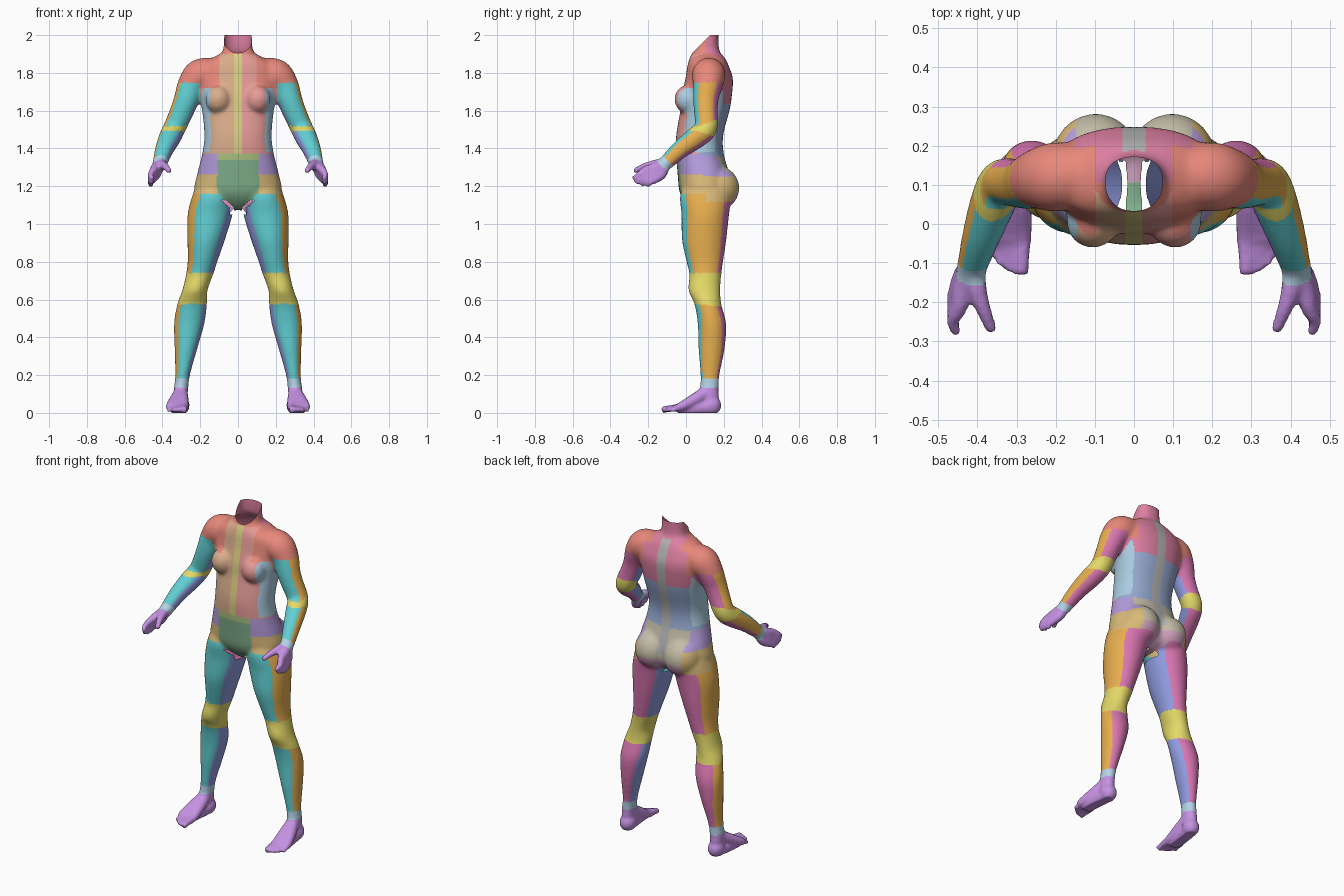
import bpy, bmesh, math
from mathutils import Vector

if "Cube" in bpy.data.objects:
    bpy.data.objects.remove(bpy.data.objects["Cube"])


def spline(pts, n=5):
    """Catmull-Rom interpolation of equal-length tuples."""
    out = []
    for i in range(len(pts) - 1):
        p = [Vector(pts[max(0, min(len(pts) - 1, i + k))]) for k in (-1, 0, 1, 2)]
        for j in range(n):
            t = j / n
            out.append(0.5 * (2 * p[1] + (p[2] - p[0]) * t
                              + (2 * p[0] - 5 * p[1] + 4 * p[2] - p[3]) * t * t
                              + (3 * p[1] - p[0] - 3 * p[2] + p[3]) * t ** 3))
    return out + [Vector(pts[-1])]


def loft(bm, rings):
    """Closed skin through a list of equal-sized rings."""
    vs = [[bm.verts.new(c) for c in r] for r in rings]
    n = len(vs[0])
    for a, b in zip(vs, vs[1:]):
        for i in range(n):
            bm.faces.new((a[i], a[(i + 1) % n], b[(i + 1) % n], b[i]))
    bm.faces.new(vs[0])
    bm.faces.new(vs[-1])


def level_loft(bm, rows, s=1, e=2.0, n=40):
    """Horizontal rings: rows are (z, centre x, half width, y front, y back)."""
    pw = lambda v: math.copysign(abs(v) ** (2 / e), v)
    rings = []
    for z, cx, rx, yf, yb in spline(rows):
        rings.append([(s * (cx + rx * pw(math.cos(a))),
                       (yf + yb) / 2 + (yb - yf) / 2 * pw(math.sin(a)), z)
                      for a in (2 * math.pi * i / n for i in range(n))])
    loft(bm, rings)


def tube(bm, pts, s=1, n=20):
    """Round limb: pts are (x, y, z, radius)."""
    p = spline(pts)
    rings = []
    for i, q in enumerate(p):
        t = (p[min(i + 1, len(p) - 1)].to_3d() - p[max(i - 1, 0)].to_3d()).normalized()
        u = t.cross(Vector((0.9, 0.3, 0.3))).normalized()
        v = t.cross(u)
        ring = [q.to_3d() + q[3] * (u * math.cos(a) + v * math.sin(a))
                for a in (2 * math.pi * k / n for k in range(n))]
        rings.append([(s * c.x, c.y, c.z) for c in ring])
    loft(bm, rings)


def ball(bm, c, r, scale=(1, 1, 1)):
    vs = bmesh.ops.create_uvsphere(bm, u_segments=24, v_segments=16, radius=r)['verts']
    for v in vs:
        v.co = Vector([v.co[i] * scale[i] + c[i] for i in range(3)])


bm = bmesh.new()
# Torso and neck
level_loft(bm, [(2.05, 0, .074, .06, .172), (1.96, 0, .075, .045, .172), (1.91, 0, .085, .035, .18),
                (1.88, 0, .135, .02, .205), (1.84, 0, .195, .008, .225), (1.77, 0, .215, -.003, .248),
                (1.68, 0, .205, -.022, .243), (1.6, 0, .19, -.03, .23), (1.47, 0, .178, -.052, .197),
                (1.37, 0, .19, -.052, .2), (1.26, 0, .217, -.044, .23), (1.17, 0, .225, -.034, .235),
                (1.11, 0, .11, 0, .21), (1.075, 0, .04, .04, .16)], e=2.3)
for s in (-1, 1):
    # Breasts and buttocks
    ball(bm, (s * .105, .005, 1.66), .068, (1, .98, 1.1))
    ball(bm, (s * .098, .165, 1.19), .118, (.95, 1, 1))
    # Legs
    level_loft(bm, [(1.22, .12, .095, .0, .22), (1.15, .13, .112, -.032, .24), (1.05, .148, .119, -.024, .228),
                    (.92, .168, .1, -.022, .214), (.81, .186, .08, .0, .198), (.73, .204, .072, .018, .187),
                    (.65, .228, .067, .012, .182), (.575, .243, .079, .045, .187), (.47, .258, .08, .062, .213),
                    (.34, .275, .06, .066, .205), (.2, .293, .039, .076, .178), (.12, .302, .038, .075, .174),
                    (.05, .305, .035, .075, .175)], s)
    # Feet: heel, sole and five toes
    ball(bm, (s * .303, .135, .04), .052, (.9, 1, 1))
    tube(bm, [(.303, .13, .028, .04), (.315, .04, .025, .04), (.32, -.04, .02, .035)], s)
    for i in range(5):
        x = .284 + .0195 * i
        yt = -.128 + .003 * i * i
        r = .018 if i == 0 else .0125
        tube(bm, [(.302, .11, .11, .036), (.302 + (x - .302) * .6, .03, .062, .03),
                  (x, -.035, .03, .022), (x + .002, yt + .035, .022, r), (x + .002, yt, .014, r)], s)
    # Arms
    tube(bm, [(.13, .125, 1.80, .08), (.2, .12, 1.785, .09), (.246, .115, 1.73, .077), (.272, .105, 1.66, .068),
              (.3, .105, 1.59, .063), (.338, .105, 1.505, .06), (.362, .05, 1.455, .059),
              (.39, -.03, 1.395, .05), (.413, -.105, 1.325, .04), (.42, -.13, 1.305, .036)], s)
    # Hands: four fingers running out of the palm, and a thumb
    for i in range(4):
        t = i / 3
        L = (0, .008, .004, -.004)[i]
        tube(bm, [(.415, -.11, 1.32, .03), (.435, -.165 + .035 * t, 1.298 - .035 * t, .027),
                  (.447 + .006 * t, -.215 + .05 * t, 1.285 - .05 * t, .021),
                  (.463, -.25 + .055 * t - L, 1.26 - .045 * t - L, .0155),
                  (.452 + .006 * t, -.281 + .07 * t - L, 1.238 - .04 * t - L, .013)], s)
    tube(bm, [(.41, -.12, 1.32, .03), (.398, -.18, 1.312, .024), (.38, -.23, 1.30, .018),
              (.362, -.275, 1.278, .014)], s)
bmesh.ops.recalc_face_normals(bm, faces=bm.faces)
mesh = bpy.data.meshes.new("body")
bm.to_mesh(mesh)
bm.free()
body = bpy.data.objects.new("body", mesh)
bpy.context.collection.objects.link(body)

# Fuse all parts into one skin
mod = body.modifiers.new("fuse", 'REMESH')
mod.mode = 'VOXEL'
mod.voxel_size = .0085
fused = bpy.data.meshes.new_from_object(body.evaluated_get(bpy.context.evaluated_depsgraph_get()))
body.modifiers.clear()
body.data = fused

bm = bmesh.new()
bm.from_mesh(fused)
fine = lambda c: c.z < .1 or (abs(c.x) > .33 and c.y + c.z < 1.2)
coarse = [v for v in bm.verts if not fine(v.co)]
for i in range(9):
    bmesh.ops.smooth_vert(bm, verts=bm.verts if i < 2 else coarse, factor=.5,
                          use_axis_x=True, use_axis_y=True, use_axis_z=True)
for v in bm.verts:
    v.co.z = max(v.co.z, 0)

# Open neck with a rim rising to the back
for co, no in (((0, 0, 2.0), (0, 0, 1)), ((0, .045, 1.918), (0, -1, 1))):
    bmesh.ops.bisect_plane(bm, geom=bm.verts[:] + bm.edges[:] + bm.faces[:], plane_co=co,
                           plane_no=Vector(no).normalized(), clear_outer=True)

# Slits in the crotch
slits = [f for f in bm.faces for c in [f.calc_center_median()]
         if 1.05 < c.z < 1.125 and .022 + (1.125 - c.z) * -.1 < abs(c.x) - max(0, c.z - 1.085) < .045
         and -.03 < c.y < .16 and f.normal.z < -.1]
bmesh.ops.delete(bm, geom=slits, context='FACES')

# Colour patches
palette = dict(shoulder='E8877A', chest_right='D9AC8A', chest_left='E59A96', midline='D8CC7E',
               flank='A9CBE0', pelvis='7FAE8A', waistband='A9C080', hip='B49BDC', low_hip='D8B878',
               front='62CFD3', outer='E5AC50', rear='D976B0', inner='8F9BE0', joint='E3D868',
               cuff='B2D2E6', extremity='C490E2', spine='B0B0B0', back='95A9D0',
               upper_back='DD7FA0', buttock='C2BCA6', low_buttock='CFA0BC')
for name, h in palette.items():
    m = bpy.data.materials.new(name)
    m.diffuse_color = [(int(h[i:i + 2], 16) / 255) ** 2.2 for i in (0, 2, 4)] + [1]
    m.use_nodes = True
    m.node_tree.nodes["Principled BSDF"].inputs["Base Color"].default_value = m.diffuse_color
    fused.materials.append(m)
slot = {n: i for i, n in enumerate(palette)}


def quadrant(out, back):
    if abs(out) > abs(back):
        return 'outer' if out > 0 else 'inner'
    return 'rear' if back > 0 else 'front'


def region(c, n):
    x, y, z = abs(c.x), c.y, c.z
    out = n.x if c.x > 0 else -n.x
    facing_back = n.y > 0
    # arms
    if 1.1 < z < 1.75 and x > .205 + .2 * max(0, 1.45 - z):
        d = y + z
        if d < 1.18:
            return 'extremity'
        if d < 1.24:
            return 'cuff'
        if abs(z - 1.505) < .012 + .35 * max(0, y - .06):
            return 'joint'
        return quadrant(out * .85, n.y if z > 1.5 else .63 * n.y - .77 * n.z)
    # legs
    if z < 1.05 or (z < (1.12 if facing_back else 1.16) and x > .1 - (1.16 - z) * .9):
        if z < .135:
            return 'extremity'
        if z < .185:
            return 'cuff'
        if .57 + .1 * (.12 - y) < z < .74:
            return 'joint'
        return quadrant(out, n.y)
    # torso
    if z > 1.9:
        return 'upper_back' if facing_back else 'shoulder'
    if z > 1.72 and x > (.15 if facing_back and n.z < .6 else .1):
        return 'shoulder'
    if z > 1.38 and out > .65 and x > .12:
        return 'flank'
    if facing_back:
        if z > 1.2 and x < .03:
            return 'spine'
        if z > 1.36:
            return 'upper_back' if z > 1.64 else 'back'
        if x > .15:
            return 'hip' if z > 1.25 else 'low_hip'
        return 'buttock' if z > 1.17 else 'low_buttock'
    if z > 1.37:
        return 'midline' if x < .02 else 'chest_left' if c.x > 0 else 'chest_right'
    if x > .11:
        return 'hip' if z > 1.26 else 'low_hip'
    return 'waistband' if z > 1.335 else 'pelvis'


bm.normal_update()
for f in bm.faces:
    f.smooth = True
    f.material_index = slot[region(f.calc_center_median(), f.normal)]
bm.to_mesh(fused)
bm.free()
bpy.data.meshes.remove(mesh)
